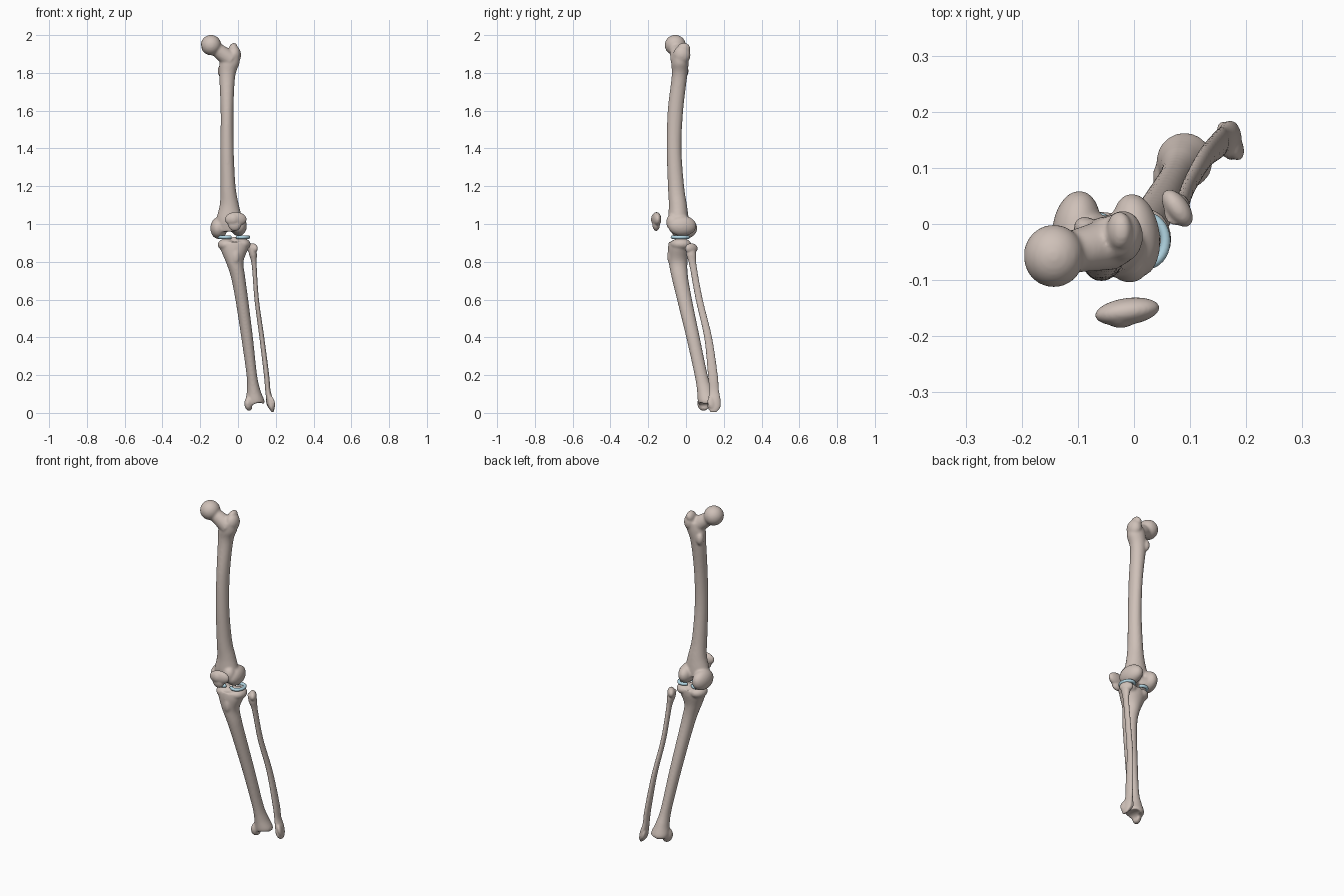
import bpy, bmesh, math
from mathutils import Matrix, Vector, Euler

cube = bpy.data.objects.get("Cube")
if cube:
    bpy.data.objects.remove(cube, do_unlink=True)


def material(name, color):
    mat = bpy.data.materials.new(name)
    mat.use_nodes = True
    mat.diffuse_color = color
    mat.node_tree.nodes["Principled BSDF"].inputs["Base Color"].default_value = color
    return mat


BONE = material("bone", (0.62, 0.53, 0.48, 1))
CARTILAGE = material("cartilage blue", (0.45, 0.68, 0.78, 1))


def blob(bm, center, radii, tilt=(0, 0, 0)):
    """Ellipsoid, tilted by degrees."""
    rot = Euler([math.radians(a) for a in tilt]).to_matrix().to_4x4()
    m = Matrix.Translation(center) @ rot @ Matrix.Diagonal((*radii, 1))
    bmesh.ops.create_uvsphere(bm, u_segments=32, v_segments=20, radius=1, matrix=m)


def strut(bm, start, end, r1, r2):
    """Tapered rod between two points."""
    a, b = Vector(start), Vector(end)
    rot = (b - a).to_track_quat('Z', 'Y').to_matrix().to_4x4()
    bmesh.ops.create_cone(bm, cap_ends=True, segments=32, radius1=r1, radius2=r2,
                          depth=(b - a).length,
                          matrix=Matrix.Translation((a + b) / 2) @ rot)


def spline(rows, steps=6):
    """Smooth path through the given section rows."""
    rows = [Vector(r) for r in rows]
    padded = [rows[0]] + rows + [rows[-1]]
    for p, q, r, s in zip(padded, padded[1:], padded[2:], padded[3:]):
        for i in range(steps):
            t = i / steps
            yield 0.5 * (2 * q + (r - p) * t + (2 * p - 5 * q + 4 * r - s) * t**2
                         + (3 * q - p - 3 * r + s) * t**3)
    yield rows[-1]


def shaft(bm, rows, sides=28):
    """Loft of level ellipses: x, y, z, x radius, y radius."""
    rings = []
    for x, y, z, rx, ry in spline(rows):
        angles = [math.tau * i / sides for i in range(sides)]
        rings.append([bm.verts.new((x + rx * math.cos(a), y + ry * math.sin(a), z))
                      for a in angles])
    for low, high in zip(rings, rings[1:]):
        for i in range(sides):
            j = (i + 1) % sides
            bm.faces.new((low[i], low[j], high[j], high[i]))
    bm.faces.new(rings[0][::-1])
    bm.faces.new(rings[-1])


def to_object(bm, name):
    bmesh.ops.recalc_face_normals(bm, faces=bm.faces)
    mesh = bpy.data.meshes.new(name)
    bm.to_mesh(mesh)
    bm.free()
    obj = bpy.data.objects.new(name, mesh)
    bpy.context.collection.objects.link(obj)
    return obj


def activate(obj):
    bpy.ops.object.select_all(action='DESELECT')
    obj.select_set(True)
    bpy.context.view_layer.objects.active = obj


def modify(obj, kind, **settings):
    mod = obj.modifiers.new(kind.lower(), kind)
    for key, value in settings.items():
        setattr(mod, key, value)
    activate(obj)
    bpy.ops.object.modifier_apply(modifier=mod.name)


def finish(obj, mat):
    obj.data.materials.clear()
    obj.data.materials.append(mat)
    activate(obj)
    bpy.ops.object.shade_smooth_by_angle(angle=math.radians(50))


def bone(name, bm, hollows=(), voxel=0.005, smoothing=7):
    """Fuse overlapping masses, scoop out hollows, then soften."""
    obj = to_object(bm, name)
    modify(obj, 'REMESH', mode='VOXEL', voxel_size=voxel)
    if hollows:
        cut = bmesh.new()
        for center, radii in hollows:
            blob(cut, center, radii)
        cutter = to_object(cut, name + "_cutter")
        cutter.hide_render = True
        modify(obj, 'BOOLEAN', operation='DIFFERENCE', object=cutter, solver='EXACT')
        bpy.data.objects.remove(cutter, do_unlink=True)
        modify(obj, 'REMESH', mode='VOXEL', voxel_size=voxel)
    modify(obj, 'SMOOTH', factor=0.5, iterations=smoothing)
    finish(obj, BONE)


# Thigh bone: bowed shaft, ball head, neck, trochanters and two condyles
bm = bmesh.new()
shaft(bm, [(-.045, -.035, .96, .07, .05), (-.046, -.04, 1.02, .07, .055),
           (-.046, -.043, 1.1, .051, .048), (-.053, -.053, 1.2, .04, .043),
           (-.058, -.063, 1.4, .035, .039), (-.058, -.056, 1.6, .034, .041),
           (-.057, -.035, 1.78, .042, .041), (-.045, -.032, 1.85, .053, .046),
           (-.035, -.03, 1.9, .045, .044)])
blob(bm, (-.143, -.057, 1.947), (.054, .056, .054))
strut(bm, (-.04, -.035, 1.87), (-.135, -.055, 1.94), .047, .034)
blob(bm, (-.02, -.022, 1.895), (.036, .046, .05))
blob(bm, (-.026, -.012, 1.93), (.022, .035, .03), (0, 20, 0))
blob(bm, (-.088, -.008, 1.81), (.02, .022, .035))
blob(bm, (-.102, -.012, .978), (.044, .072, .058), (0, 0, -6))
blob(bm, (.003, -.02, .99), (.043, .075, .054), (0, 0, 8))
blob(bm, (-.008, -.07, 1.01), (.035, .035, .045))
bone("thigh_bone", bm, [((-.2, -.06, 1.94), (.012, .014, .014)),
                        ((-.05, .04, .95), (.018, .065, .045)),
                        ((-.05, -.115, .98), (.022, .025, .06))])

# Shin bone: broad plateau, tapering shaft, flared ankle end
bm = bmesh.new()
shaft(bm, [(-.02, -.035, .905, .075, .056), (-.02, -.037, .87, .074, .058),
           (-.018, -.042, .8, .047, .05), (0, -.033, .72, .038, .044),
           (.02, -.008, .6, .034, .04), (.048, .037, .4, .031, .036),
           (.073, .08, .2, .028, .035), (.083, .1, .12, .036, .042),
           (.09, .112, .065, .05, .05), (.09, .113, .045, .046, .046)])
blob(bm, (-.06, -.032, .89), (.047, .055, .034))
blob(bm, (.022, -.027, .893), (.045, .055, .032))
blob(bm, (-.02, -.03, .918), (.016, .022, .016))
blob(bm, (-.012, -.08, .83), (.022, .02, .045))
blob(bm, (.058, .092, .05), (.023, .034, .04), (0, 0, -20))
bone("shin_bone", bm, [((.108, .112, .032), (.036, .075, .024))])

# Calf bone: slender strut with a knobbed head and a pointed ankle tip
bm = bmesh.new()
shaft(bm, [(.073, .022, .88, .02, .024), (.079, .027, .84, .021, .026),
           (.086, .037, .78, .013, .019), (.099, .07, .6, .012, .019),
           (.126, .117, .4, .013, .021), (.151, .142, .2, .014, .026),
           (.158, .148, .12, .014, .026), (.168, .15, .07, .018, .033),
           (.176, .148, .03, .016, .034), (.185, .146, .004, .006, .016)])
blob(bm, (.077, .028, .87), (.021, .038, .028), (0, 0, 35))
blob(bm, (.172, .148, .055), (.016, .038, .042), (0, -14, 28))
bone("calf_bone", bm, voxel=.004, smoothing=4)

# Kneecap: shallow shield tapering to a lower point
bm = bmesh.new()
blob(bm, (-.012, -.156, 1.025), (.058, .024, .038), (0, 0, 8))
blob(bm, (-.018, -.158, 1.0), (.036, .02, .037))
blob(bm, (-.024, -.166, 1.025), (.03, .019, .03))
bone("kneecap", bm, voxel=.004, smoothing=5)

# Knee cushions: two crescents open toward the middle of the joint
for name, cx, side in (("inner_knee_cushion", -.066, -1), ("outer_knee_cushion", .022, 1)):
    curve = bpy.data.curves.new(name, 'CURVE')
    curve.dimensions = '3D'
    curve.bevel_depth = .009
    curve.bevel_resolution = 4
    curve.use_fill_caps = True
    path = curve.splines.new('POLY')
    count = 28
    path.points.add(count - 1)
    for i, point in enumerate(path.points):
        a = math.radians(-140 + 280 * i / (count - 1))
        point.co = (side * .034 * math.cos(a), .042 * math.sin(a), 0, 1)
    obj = bpy.data.objects.new(name, curve)
    obj.location = (cx, -.03, .93)
    bpy.context.collection.objects.link(obj)
    activate(obj)
    bpy.ops.object.convert(target='MESH')
    finish(bpy.context.view_layer.objects.active, CARTILAGE)
